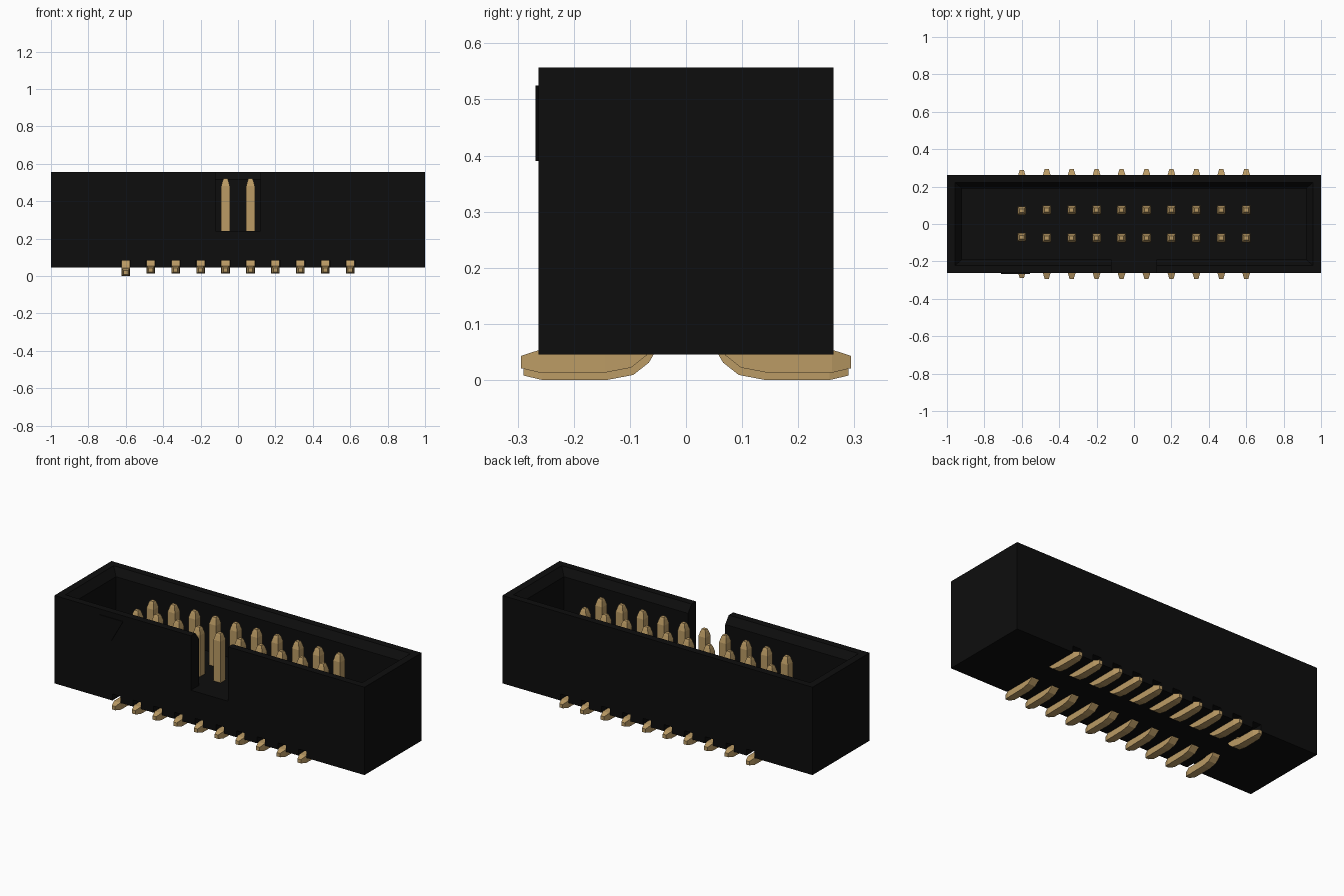
import bpy, bmesh

if "Cube" in bpy.data.objects:
    bpy.data.objects.remove(bpy.data.objects["Cube"])


def material(name, rgb):
    m = bpy.data.materials.new(name)
    m.diffuse_color = (*rgb, 1)
    m.use_nodes = True
    m.node_tree.nodes["Principled BSDF"].inputs["Base Color"].default_value = m.diffuse_color
    return m


BLACK = material("black plastic", (0.004, 0.004, 0.004))
GOLD = material("gold metal", (0.50, 0.33, 0.13))


def loft(bm, rings):
    """Skin a list of equal-length vertex rings and cap both ends."""
    rs = [[bm.verts.new(p) for p in r] for r in rings]
    n = len(rs[0])
    for a, b in zip(rs, rs[1:]):
        for i in range(n):
            bm.faces.new((a[i], a[(i + 1) % n], b[(i + 1) % n], b[i]))
    bm.faces.new(rs[0][::-1])
    bm.faces.new(rs[-1])


def rect(x0, x1, y0, y1, z):
    return [(x0, y0, z), (x1, y0, z), (x1, y1, z), (x0, y1, z)]


def box(bm, x0, x1, y0, y1, z0, z1):
    loft(bm, [rect(x0, x1, y0, y1, z0), rect(x0, x1, y0, y1, z1)])


def finish(bm, name, mat):
    bmesh.ops.recalc_face_normals(bm, faces=bm.faces)
    me = bpy.data.meshes.new(name)
    bm.to_mesh(me)
    bm.free()
    me.materials.append(mat)
    ob = bpy.data.objects.new(name, me)
    bpy.context.collection.objects.link(ob)
    return ob


def cut(target, bm):
    cutter = finish(bm, "cutter", BLACK)
    cutter.hide_render = True
    mod = target.modifiers.new("cut", 'BOOLEAN')
    mod.operation = 'DIFFERENCE'
    mod.solver = 'EXACT'
    mod.object = cutter
    bpy.context.view_layer.objects.active = target
    bpy.ops.object.modifier_apply(modifier=mod.name)
    bpy.data.objects.remove(cutter, do_unlink=True)


columns = [-0.6 + i * 1.2 / 9 for i in range(10)]
FLOOR = 0.24

# Shroud block
bm = bmesh.new()
box(bm, -1, 1, -0.263, 0.263, 0.045, 0.557)
housing = finish(bm, "housing", BLACK)

# Open cavity with a chamfered mouth
bm = bmesh.new()
loft(bm, [rect(-a, a, -b, b, z) for a, b, z in
          [(0.92, 0.19, FLOOR), (0.92, 0.19, 0.515), (0.957, 0.222, 0.557), (0.957, 0.222, 0.6)]])
cut(housing, bm)

# Keying slot in the front wall
bm = bmesh.new()
box(bm, -0.12, 0.12, -0.3, -0.15, FLOOR, 0.65)
cut(housing, bm)

# Notches in the underside for the feet
bm = bmesh.new()
for x in columns:
    for y0, y1 in ((-0.3, -0.065), (0.065, 0.3)):
        box(bm, x - 0.026, x + 0.026, y0, y1, 0.02, 0.083)
cut(housing, bm)

# Raised triangle marking the first pin
bm = bmesh.new()
loft(bm, [[(-0.71, y, 0.525), (-0.555, y, 0.525), (-0.632, y, 0.39)] for y in (-0.268, -0.262)])
finish(bm, "pin_one_marker", BLACK)

# Bent pins: (inner y, z), (outer y, z), half width, from tip to foot end
sections = [
    ((0.065, 0.52), (0.085, 0.52), 0.011),
    ((0.060, 0.508), (0.090, 0.508), 0.016),
    ((0.052, 0.48), (0.098, 0.48), 0.023),
    ((0.052, 0.075), (0.098, 0.09), 0.023),
    ((0.070, 0.044), (0.104, 0.073), 0.023),
    ((0.098, 0.022), (0.118, 0.060), 0.023),
    ((0.145, 0.013), (0.145, 0.054), 0.023),
    ((0.260, 0.013), (0.260, 0.054), 0.021),
    ((0.294, 0.021), (0.294, 0.043), 0.011),
]
for row, side in (("front", -1), ("back", 1)):
    for i, x in enumerate(columns):
        drop, inset = (0.013, 0.004) if i == 0 else (0, 0)   # first column sits lower
        bm = bmesh.new()
        rings = []
        for (ya, za), (yb, zb), w in sections:
            ya, yb = side * (ya - inset), side * (yb - inset)
            za, zb = za - drop, zb - drop
            rings.append([(x - w, ya, za), (x + w, ya, za), (x + w, yb, zb), (x - w, yb, zb)])
        loft(bm, rings)
        finish(bm, f"{row}_pin_{i + 1}", GOLD)
